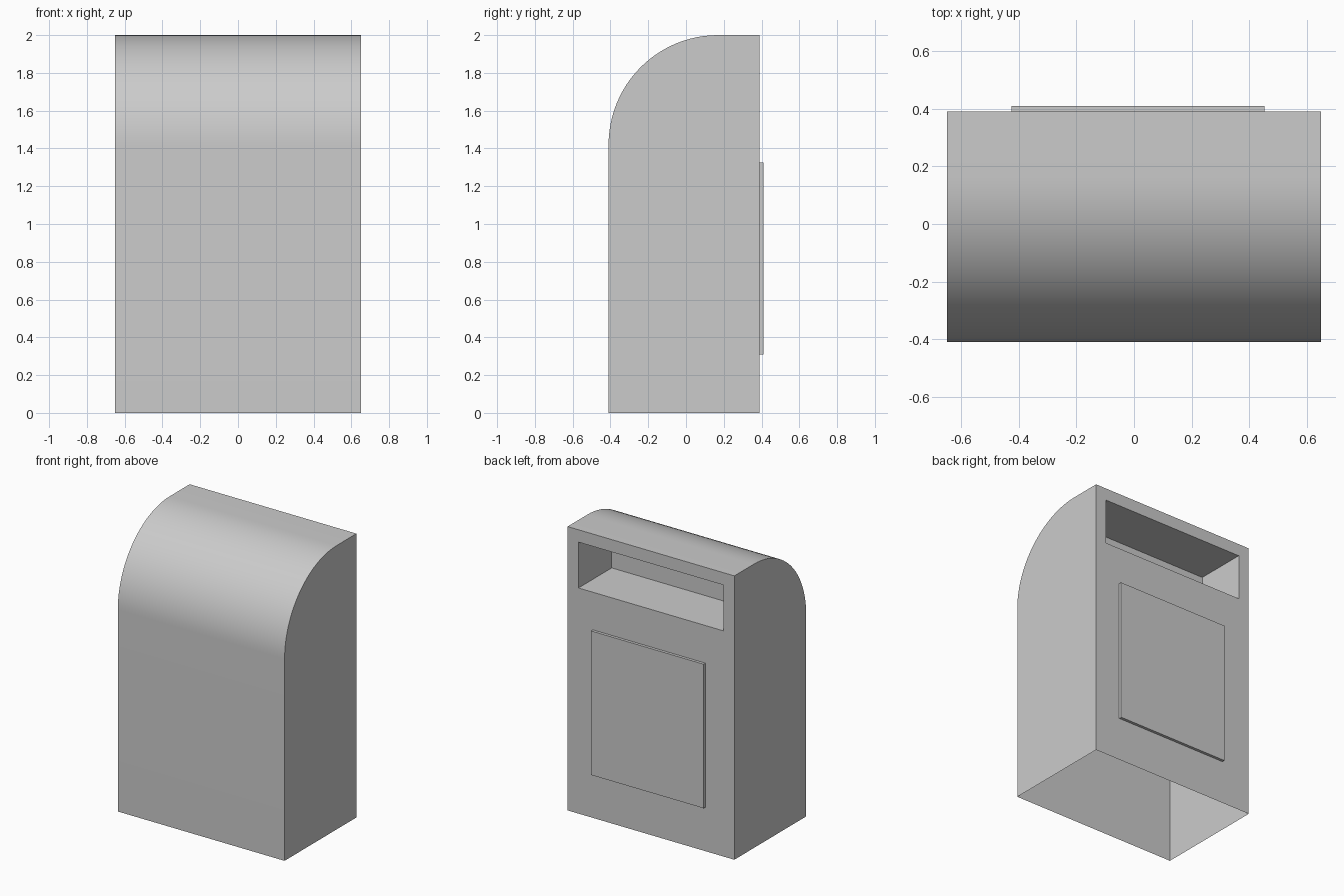
import bpy, bmesh, math

if "Cube" in bpy.data.objects:
    bpy.data.objects.remove(bpy.data.objects["Cube"])

W, FRONT, BACK, TOP, R = 0.65, -0.41, 0.39, 2.0, 0.58
ARC_STEPS = 24


def finish(bm, name):
    bmesh.ops.remove_doubles(bm, verts=bm.verts, dist=1e-5)
    bmesh.ops.recalc_face_normals(bm, faces=bm.faces)
    mesh = bpy.data.meshes.new(name)
    bm.to_mesh(mesh)
    bm.free()
    obj = bpy.data.objects.new(name, mesh)
    bpy.context.collection.objects.link(obj)
    bpy.ops.object.select_all(action='DESELECT')
    obj.select_set(True)
    bpy.context.view_layer.objects.active = obj
    bpy.ops.object.shade_smooth_by_angle(angle=math.radians(30))
    return obj


def ring(bm, y, x0, x1, z0, z1):
    """Rectangle of vertices facing along y."""
    return [bm.verts.new((x, y, z)) for x, z in
            ((x0, z0), (x1, z0), (x1, z1), (x0, z1))]


def bridge(bm, a, b):
    for i in range(4):
        j = (i + 1) % 4
        bm.faces.new((a[i], a[j], b[j], b[i]))


# Housing: side profile with a rounded front shoulder, open underneath
profile = [(FRONT, 0)]
for i in range(ARC_STEPS + 1):
    a = math.pi - i / ARC_STEPS * math.pi / 2
    profile.append((FRONT + R + R * math.cos(a), TOP - R + R * math.sin(a)))
profile += [(BACK, TOP), (BACK, 0)]

bm = bmesh.new()
sides = [[bm.verts.new((x, y, z)) for y, z in profile] for x in (-W, W)]
for side in sides:
    bm.faces.new(side)
for i in range(len(profile) - 2):
    bm.faces.new((sides[0][i], sides[0][i + 1], sides[1][i + 1], sides[1][i]))

# Back wall with a deep rectangular opening
outer = ring(bm, BACK, -W, W, 0, TOP)
mouth = ring(bm, BACK, -0.565, 0.565, 1.59, 1.913)
inner = ring(bm, 0.02, -0.565, 0.565, 1.59, 1.913)
bridge(bm, outer, mouth)
bridge(bm, mouth, inner)
bm.faces.new(inner)
finish(bm, "housing")

# Raised access door on the back
bm = bmesh.new()
base = ring(bm, BACK, -0.425, 0.453, 0.31, 1.325)
face = ring(bm, BACK + 0.02, -0.425, 0.453, 0.31, 1.325)
bridge(bm, base, face)
bm.faces.new(face)
finish(bm, "access_door")
